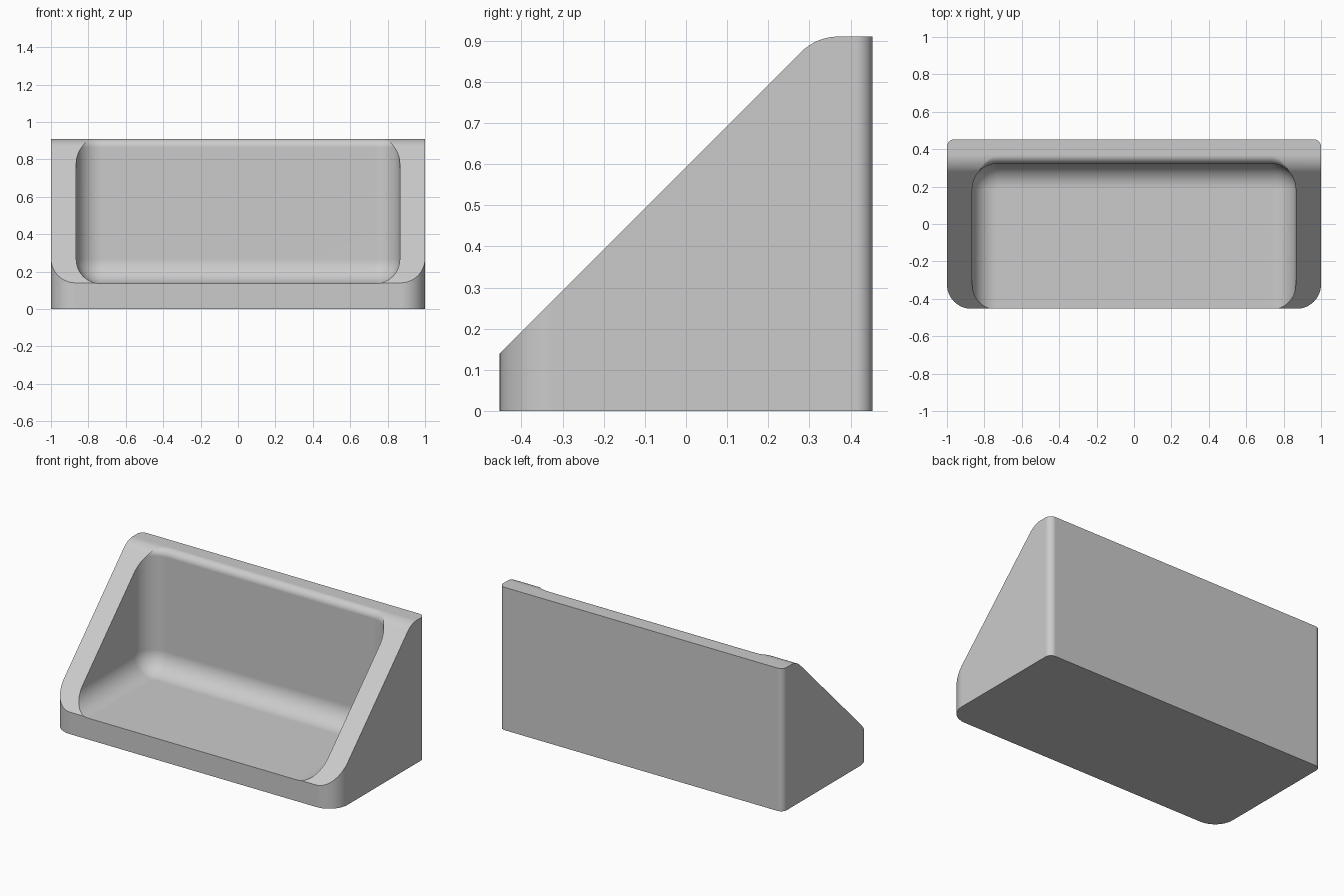
import bpy, bmesh, math

if "Cube" in bpy.data.objects:
    bpy.data.objects.remove(bpy.data.objects["Cube"])

grey = bpy.data.materials.new("plain grey")
grey.diffuse_color = (0.6, 0.6, 0.6, 1)
grey.use_nodes = True
grey.node_tree.nodes["Principled BSDF"].inputs["Base Color"].default_value = grey.diffuse_color


def rounded_rect(x, y0, y1, r_front, r_back, n=12):
    """Counter-clockwise outline with separate front and back corner radii."""
    pts = []
    for cx, cy, r, start in ((x - r_back, y1 - r_back, r_back, 0),
                             (-x + r_back, y1 - r_back, r_back, 90),
                             (-x + r_front, y0 + r_front, r_front, 180),
                             (x - r_front, y0 + r_front, r_front, 270)):
        for i in range(n + 1):
            a = math.radians(start + 90 * i / n)
            pts.append((cx + r * math.cos(a), cy + r * math.sin(a)))
    return pts


def loft(name, rings):
    """Closed solid through rings of equal point count."""
    bm = bmesh.new()
    loops = [[bm.verts.new(p) for p in ring] for ring in rings]
    n = len(loops[0])
    for low, high in zip(loops, loops[1:]):
        for i in range(n):
            j = (i + 1) % n
            bm.faces.new((low[i], low[j], high[j], high[i]))
    bm.faces.new(loops[0][::-1])
    bm.faces.new(loops[-1])
    bmesh.ops.recalc_face_normals(bm, faces=bm.faces)
    mesh = bpy.data.meshes.new(name)
    bm.to_mesh(mesh)
    bm.free()
    mesh.materials.append(grey)
    obj = bpy.data.objects.new(name, mesh)
    bpy.context.collection.objects.link(obj)
    return obj


def boolean(obj, cutter, operation):
    mod = obj.modifiers.new(operation.lower(), 'BOOLEAN')
    mod.object, mod.operation, mod.solver = cutter, operation, 'EXACT'
    bpy.ops.object.modifier_apply(modifier=mod.name)
    bpy.data.objects.remove(cutter)


# Body: upright block with large front corners and small back corners
plan = rounded_rect(1.0, -0.453, 0.453, 0.13, 0.04)
bin_body = loft("bin_body", [[(x, y, z) for x, y in plan] for z in (0, 1.1)])
bpy.context.view_layer.objects.active = bin_body
bin_body.select_set(True)

# Side profile: low front, 45 degree slope, rounded shoulder, flat top
HEIGHT, R = 0.91, 0.13
profile = [(0.6, -0.1), (0.6, HEIGHT)]
for i in range(13):
    a = math.radians(90 + 45 * i / 12)
    profile.append((0.371 + R * math.cos(a), HEIGHT - R + R * math.sin(a)))
profile += [(-0.6, -0.007), (-0.6, -0.1)]
wedge = loft("wedge_cutter", [[(x, y, z) for y, z in profile] for x in (-1.2, 1.2)])
boolean(bin_body, wedge, 'INTERSECT')

# Cavity: filleted floor, straight walls, lip rolling outward at the top
FLOOR, FILLET, LIP = 0.136, 0.13, 0.045
levels = []                                   # (outward offset, height)
for i in range(13):
    a = math.radians(90 * i / 12)
    levels.append((FILLET * (math.sin(a) - 1), FLOOR + FILLET * (1 - math.cos(a))))
for i in range(9):
    a = math.radians(84 * i / 8)
    levels.append((LIP * (1 - math.cos(a)), HEIGHT - LIP + LIP * math.sin(a)))
levels.append((levels[-1][0], 1.1))
rings = []
for off, z in levels:
    r = 0.135 + off
    outline = rounded_rect(0.865 + off, -0.9, 0.323 + off, r, r)
    rings.append([(x, y, z) for x, y in outline])
boolean(bin_body, loft("cavity_cutter", rings), 'DIFFERENCE')

# Smooth curved walls, crisp edges, flat-looking planes
bpy.ops.object.shade_smooth_by_angle(angle=math.radians(30))
weighted = bin_body.modifiers.new("weighted normals", 'WEIGHTED_NORMAL')
weighted.keep_sharp = True
